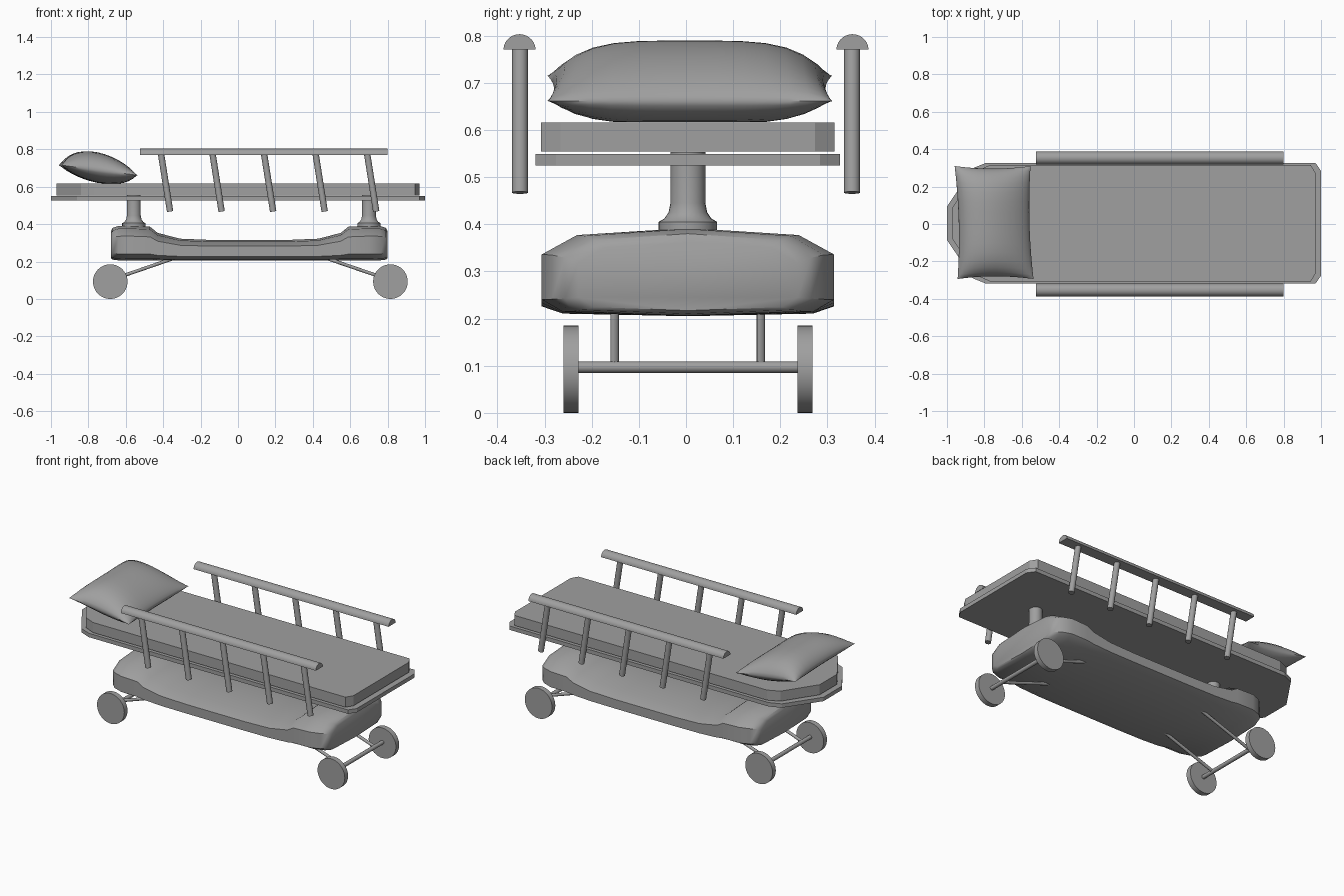
import bpy, bmesh, math
from mathutils import Vector

cube = bpy.data.objects.get("Cube")
if cube:
    bpy.data.objects.remove(cube, do_unlink=True)

GREY = 0.35
grey = bpy.data.materials.new("plain grey")
grey.use_nodes = True
grey.diffuse_color = (GREY, GREY, GREY, 1)
grey.node_tree.nodes["Principled BSDF"].inputs["Base Color"].default_value = (GREY, GREY, GREY, 1)
YC = 0.004  # shared centre line of bed and chassis


def finish(name, bm, angle=35):
    bmesh.ops.recalc_face_normals(bm, faces=bm.faces)
    mesh = bpy.data.meshes.new(name)
    bm.to_mesh(mesh)
    bm.free()
    mesh.materials.append(grey)
    ob = bpy.data.objects.new(name, mesh)
    bpy.context.collection.objects.link(ob)
    bpy.ops.object.select_all(action='DESELECT')
    ob.select_set(True)
    bpy.context.view_layer.objects.active = ob
    bpy.ops.object.shade_smooth_by_angle(angle=math.radians(angle))
    return ob


def loft(name, rings, angle=35):
    """Skin closed rings of equal length and cap both ends."""
    bm = bmesh.new()
    rows = [[bm.verts.new(p) for p in ring] for ring in rings]
    n = len(rows[0])
    for a, b in zip(rows, rows[1:]):
        for i in range(n):
            bm.faces.new((a[i], a[(i + 1) % n], b[(i + 1) % n], b[i]))
    bm.faces.new(rows[0])
    bm.faces.new(rows[-1])
    return finish(name, bm, angle)


def rod(name, start, end, radius, sides=16):
    start, end = Vector(start), Vector(end)
    turn = (end - start).to_track_quat('Z', 'Y')
    ring = [turn @ Vector((radius * math.cos(t), radius * math.sin(t), 0))
            for t in (2 * math.pi * i / sides for i in range(sides))]
    return loft(name, [[p + c for p in ring] for c in (start, end)])


def slab(name, half, z0, z1):
    """Extrude a plan outline that is mirrored across the centre line."""
    plan = half + [(x, -y) for x, y in reversed(half)]
    return loft(name, [[(x, y + YC, z) for x, y in plan] for z in (z0, z1)], 10)


# Bed board and mattress
slab("bed_board", [(1, .28), (.97, .323), (-.79, .323), (-.86, .295), (-1, .09)], .525, .549)
slab("mattress", [(.97, .27), (.945, .311), (-.77, .311), (-.84, .28), (-.97, .085)], .554, .616)

# Chassis: an eight-cornered section lofted along x, mirrored end to end
SECTION = [(0, 1), (.235, .92), (.31, .70), (.31, .19), (.265, .05), (0, 0)]
SECTION += [(-y, f) for y, f in SECTION[-2:0:-1]]
STATIONS = [(.74, .362, .217, .75), (.73, .38, .21, .84), (.70, .39, .206, .93), (.64, .392, .205, 1),
            (.53, .386, .205, 1), (.49, .353, .205, 1), (.37, .322, .205, 1), (.2, .315, .205, 1)]
stations = [(-d, *r) for d, *r in STATIONS] + [(d, *r) for d, *r in reversed(STATIONS)]
loft("chassis", [[(x + .06, y * w + YC, lo + f * (hi - lo)) for y, f in SECTION]
                 for x, hi, lo, w in stations], 40)

# Lift columns with flared feet
COLUMN = [(.062, .37), (.062, .405), (.05, .412), (.041, .425), (.037, .445), (.037, .553)]
for label, x in (("head", -.557), ("foot", .70)):
    loft(label + "_column", [[(x + r * math.cos(t), YC + r * math.sin(t), z)
                              for t in (math.pi * i / 12 for i in range(24))] for r, z in COLUMN])

# Wheels, axles and their struts
for label, x, x_top in (("head", -.683, -.30), ("foot", .815, .43)):
    rod(label + "_axle", (x, YC - .24, .097), (x, YC + .24, .097), .012)
    for side, s in (("left", 1), ("right", -1)):
        rod(f"{label}_{side}_wheel", (x, YC + s * .232, .0925), (x, YC + s * .264, .0925), .0925, 40)
        rod(f"{label}_{side}_strut", (x, YC + s * .155, .1), (x_top, YC + s * .155, .232), .009)

# Side rails: half-round handrail on five leaning posts
for side, s in (("back", 1), ("front", -1)):
    arc = [math.pi * i / 14 for i in range(15)]
    loft(side + "_rail", [[(x, s * .353 + .034 * math.cos(t), .77 + .033 * math.sin(t)) for t in arc]
                          for x in (-.525, .80)])
    for i in range(5):
        x = -.413 + i * .2755
        rod(f"{side}_post_{i + 1}", (x + .05, s * .352, .467), (x, s * .352, .785), .017)

# Pillow: two puffed sheets meeting in a tilted seam with drawn-out corners
N = 16
bm = bmesh.new()
for puff in (.095, -.068):
    grid = []
    for i in range(N + 1):
        for j in range(N + 1):
            u, v = (-math.cos(math.pi * k / N) for k in (i, j))
            fat = max(0, (1 - u ** 2) * (1 - v ** 4)) ** .62
            x = -.748 + u * (.203 - .014 * (1 - v * v)) - .008 * v
            y = .008 + v * (.302 - .014 * (1 - u * u))
            z = .688 - .027 * u + puff * fat * (1 - .15 * u * (1 if puff > 0 else -1))
            grid.append(bm.verts.new((x, y, max(z, .617))))
    for i in range(N):
        for j in range(N):
            a = i * (N + 1) + j
            bm.faces.new((grid[a], grid[a + 1], grid[a + N + 2], grid[a + N + 1]))
bmesh.ops.remove_doubles(bm, verts=bm.verts, dist=.0005)
finish("pillow", bm, 50)
